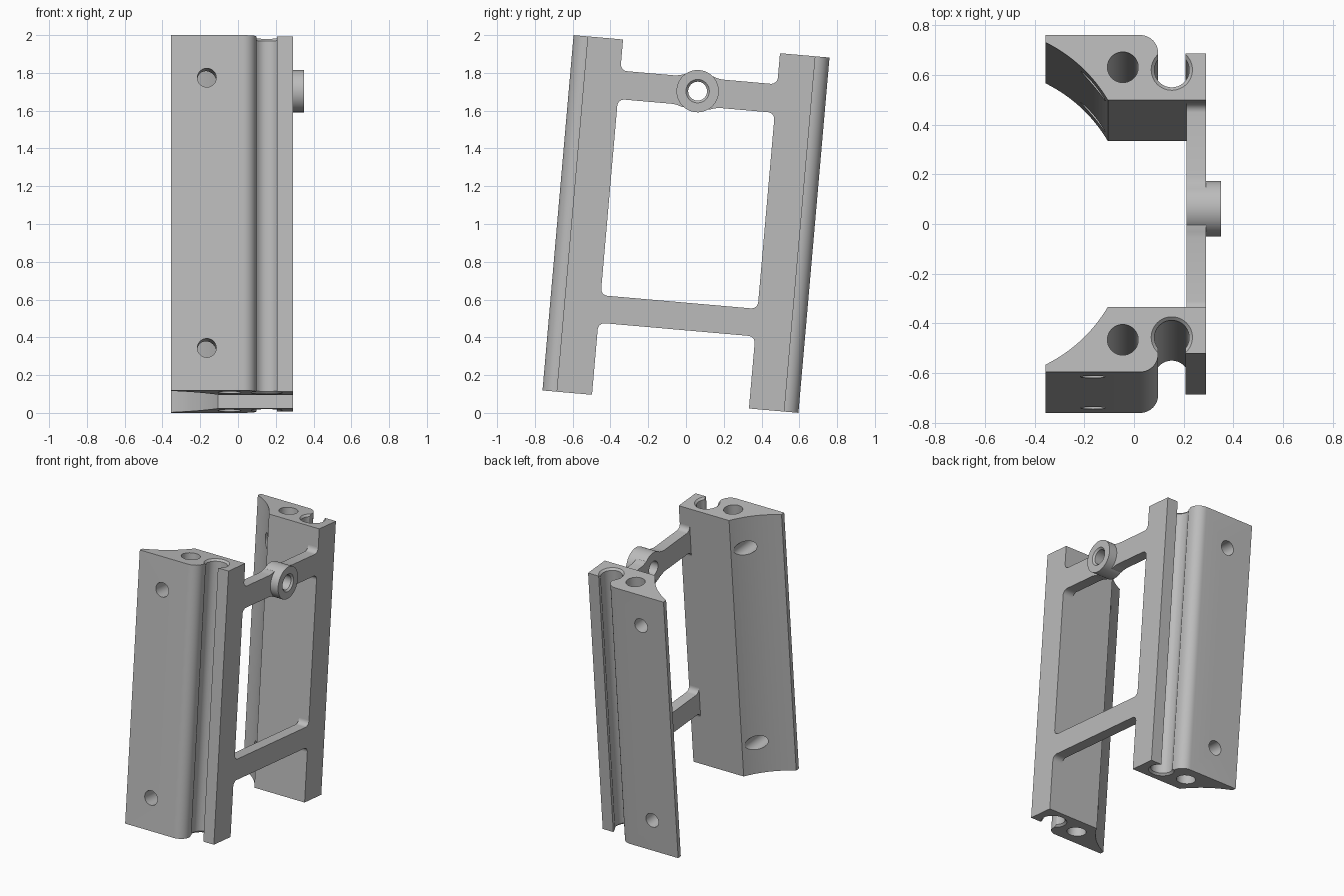
import bpy, bmesh
from math import radians, sin, cos, tan, acos
from mathutils import Matrix, Vector

cube = bpy.data.objects.get("Cube")
if cube:
    bpy.data.objects.remove(cube)

grey = bpy.data.materials.new("light_grey")
grey.use_nodes = True
grey.diffuse_color = (0.5, 0.5, 0.5, 1)
grey.node_tree.nodes["Principled BSDF"].inputs["Base Color"].default_value = (0.5, 0.5, 0.5, 1)

TILT = Matrix.Translation((0, 0, 1)) @ Matrix.Rotation(radians(-5), 4, "X")
HALF_LEN, OUTER, INNER = 0.944, 0.68, 0.417
PLATE = (0.212, 0.29)          # thickness range of the side frame
GROOVE = Vector((0.152, 0.54))
GROOVE_R, SLOT = 0.07, 0.055


def arc(centre, r, start, end, steps=28):
    angles = [radians(start + (end - start) * i / steps) for i in range(steps + 1)]
    return [centre + Vector((cos(a), sin(a))) * r for a in angles]


def bezier(a, b, c, steps=16):
    ts = [i / steps for i in range(steps + 1)]
    return [a * (1 - t) ** 2 + b * 2 * t * (1 - t) + c * t * t for t in ts]


def fillet(prev, corner, nxt, r, steps=10):
    """Round one corner of an outline with radius r."""
    u, v = (prev - corner).normalized(), (nxt - corner).normalized()
    half = u.angle(v) / 2
    centre = corner + (u + v).normalized() * r / sin(half)
    p, q = corner + u * r / tan(half) - centre, corner + v * r / tan(half) - centre
    ang = p.angle(q)
    return [centre + (p * sin((1 - i / steps) * ang) + q * sin(i / steps * ang)) / sin(ang)
            for i in range(steps + 1)]


def prism(name, outline, axis, lo, hi):
    """Extrude an (x, y) outline along z, or a (y, z) outline along x."""
    bm = bmesh.new()
    place = (lambda p: (p.x, p.y, lo)) if axis == "Z" else (lambda p: (lo, p.x, p.y))
    face = bm.faces.new([bm.verts.new(place(p)) for p in outline])
    new = bmesh.ops.extrude_face_region(bm, geom=[face])["geom"]
    shift = Vector((0, 0, hi - lo) if axis == "Z" else (hi - lo, 0, 0))
    bmesh.ops.translate(bm, vec=shift, verts=[g for g in new if isinstance(g, bmesh.types.BMVert)])
    bmesh.ops.recalc_face_normals(bm, faces=bm.faces)
    return add(name, bm)


def cone(centre, axis, r1, r2, depth):
    """Cylinder or cone used as a cutter or boss."""
    bm = bmesh.new()
    turn = Vector((0, 0, 1)).rotation_difference(Vector(axis)).to_matrix().to_4x4()
    bmesh.ops.create_cone(bm, cap_ends=True, segments=48, radius1=r1, radius2=r2, depth=depth,
                          matrix=Matrix.Translation(centre) @ turn)
    return add("helper", bm)


def add(name, bm):
    mesh = bpy.data.meshes.new(name)
    bm.to_mesh(mesh)
    bm.free()
    mesh.materials.append(grey)
    obj = bpy.data.objects.new(name, mesh)
    bpy.context.collection.objects.link(obj)
    return obj


def combine(obj, other, operation="DIFFERENCE"):
    mod = obj.modifiers.new("cut", "BOOLEAN")
    mod.operation, mod.object, mod.solver = operation, other, "EXACT"
    bpy.context.view_layer.objects.active = obj
    bpy.ops.object.modifier_apply(modifier=mod.name)
    bpy.data.objects.remove(other)


def finish(obj):
    obj.matrix_world = TILT
    bpy.ops.object.select_all(action="DESELECT")
    obj.select_set(True)
    bpy.context.view_layer.objects.active = obj
    bpy.ops.object.shade_smooth_by_angle(angle=radians(30))


# Rail cross-section: rounded outer corner, open groove, rib and hollowed wing
tip, lip = Vector((-0.355, OUTER)), Vector((GROOVE.x - SLOT, OUTER))
opening = 90 - (90 - acos(SLOT / GROOVE_R) * 180 / 3.14159265)
section = [tip] + fillet(tip, lip, GROOVE - Vector((SLOT, 0)), 0.072)
section += arc(GROOVE, GROOVE_R, 180 - opening, 360 + opening)
section += [Vector((GROOVE.x + SLOT, 0.605)), Vector((PLATE[1], 0.605)), Vector((PLATE[1], INNER))]
section += bezier(Vector((-0.105, INNER)), Vector((-0.196, 0.57)), Vector((tip.x, 0.65)))

for name, side in (("front_rail", -1), ("rear_rail", 1)):
    rail = prism(name, [Vector((p.x, p.y * side)) for p in section], "Z", -HALF_LEN, HALF_LEN)
    # Long bolt hole and two cross holes through the wing
    combine(rail, cone((-0.045, 0.55 * side, 0), (0, 0, 1), 0.062, 0.062, 3))
    for end in (-1, 1):
        combine(rail, cone((-0.165, 0.55 * side, 0.718 * end), (0, 1, 0), 0.05, 0.05, 0.5))
        # Chamfered groove mouth
        combine(rail, cone((GROOVE.x, GROOVE.y * side, HALF_LEN * end), (0, 0, end),
                           0.068, 0.098, 0.03))
    finish(rail)


def crossbar(name, z, h, bump):
    """Bar flaring into both rails, with an optional swelling at its middle."""
    r = 0.036
    quarter = fillet(Vector((INNER, h + 1)), Vector((INNER, h)), Vector((0, h)), r)
    if bump:
        quarter += [Vector((0.125, h)), Vector((0.1, h + 0.004)), Vector((0.075, h + 0.012))]
    top = quarter + [Vector((-p.x, p.y)) for p in reversed(quarter)]
    outline = top + [Vector((p.x, -p.y)) for p in reversed(top)]
    return prism(name, [p + Vector((0, z)) for p in outline], "X", *PLATE)


finish(crossbar("lower_crossbar", -0.488, 0.073, False))

# Upper bar carries a drilled round boss
upper = crossbar("upper_crossbar", 0.703, 0.0755, True)
boss_z, boss_end = 0.706, 0.35
combine(upper, cone(((PLATE[0] + boss_end) / 2, 0, boss_z), (1, 0, 0), 0.112, 0.112,
                    boss_end - PLATE[0]), "UNION")
combine(upper, cone((0.28, 0, boss_z), (1, 0, 0), 0.05, 0.05, 0.5))
combine(upper, cone((boss_end, 0, boss_z), (1, 0, 0), 0.05, 0.074, 0.024))
finish(upper)
